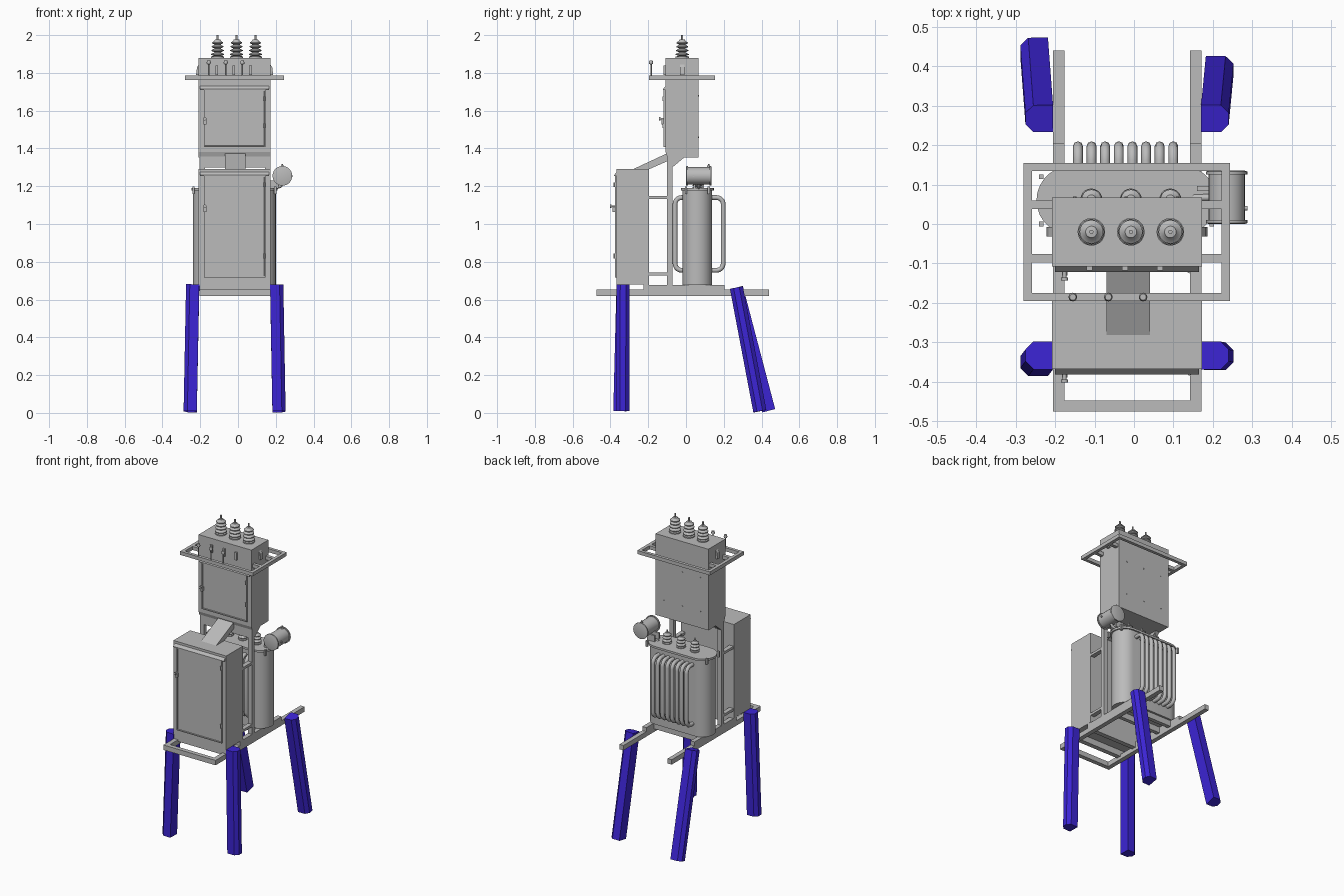
import bpy, bmesh, math
from mathutils import Vector, Matrix

cube = bpy.data.objects.get("Cube")
if cube:
    bpy.data.objects.remove(cube, do_unlink=True)


def material(name, rgb):
    m = bpy.data.materials.new(name)
    m.use_nodes = True
    m.diffuse_color = (*rgb, 1)
    m.node_tree.nodes["Principled BSDF"].inputs["Base Color"].default_value = (*rgb, 1)
    return m


GREY = material("grey_steel", (0.5, 0.5, 0.5))
BLUE = material("blue_leg", (0.045, 0.018, 0.66))


def finish(name, bm, mat=GREY, smooth=False):
    bmesh.ops.recalc_face_normals(bm, faces=bm.faces)
    me = bpy.data.meshes.new(name)
    bm.to_mesh(me)
    bm.free()
    me.materials.append(mat)
    ob = bpy.data.objects.new(name, me)
    bpy.context.collection.objects.link(ob)
    if smooth:
        bpy.ops.object.select_all(action='DESELECT')
        ob.select_set(True)
        bpy.context.view_layer.objects.active = ob
        bpy.ops.object.shade_smooth_by_angle(angle=math.radians(40))
    return ob


def loft(name, rings, mat=GREY, smooth=False):
    """Skin a list of equal-length point rings and cap both ends."""
    bm = bmesh.new()
    vs = [[bm.verts.new(p) for p in r] for r in rings]
    n = len(vs[0])
    for a, b in zip(vs, vs[1:]):
        for i in range(n):
            j = (i + 1) % n
            bm.faces.new((a[i], a[j], b[j], b[i]))
    bm.faces.new(vs[0])
    bm.faces.new(vs[-1])
    return finish(name, bm, mat, smooth)


def box(name, x0, x1, y0, y1, z0, z1, mat=GREY):
    c = [(x0, y0), (x1, y0), (x1, y1), (x0, y1)]
    return loft(name, [[(x, y, z) for x, y in c] for z in (z0, z1)], mat)


def lathe(name, profile, at, axis=(0, 0, 1), n=20):
    """Revolve (radius, height) pairs about an axis through a point."""
    m = Matrix.Translation(at) @ Vector(axis).to_track_quat('Z', 'Y').to_matrix().to_4x4()
    ang = [2 * math.pi * i / n for i in range(n)]
    return loft(name, [[m @ Vector((r * math.cos(a), r * math.sin(a), h)) for a in ang]
                       for r, h in profile], GREY, True)


def side_prism(name, x0, x1, yz):
    return loft(name, [[(x, y, z) for y, z in yz] for x in (x0, x1)])


def pipe(name, pts, r):
    cu = bpy.data.curves.new(name, 'CURVE')
    cu.dimensions = '3D'
    cu.bevel_depth = r
    cu.bevel_resolution = 2
    cu.use_fill_caps = True
    sp = cu.splines.new('POLY')
    sp.points.add(len(pts) - 1)
    for p, q in zip(sp.points, pts):
        p.co = (*q, 1)
    sp.use_smooth = True
    cu.materials.append(GREY)
    ob = bpy.data.objects.new(name, cu)
    bpy.context.collection.objects.link(ob)
    bpy.ops.object.select_all(action='DESELECT')
    ob.select_set(True)
    bpy.context.view_layer.objects.active = ob
    bpy.ops.object.convert(target='MESH')


# Legs: square posts with chamfered outer edges, leaning outwards
def leg(name, top, bottom, side):
    top, bottom = Vector(top), Vector(bottom)
    w = (top - bottom).normalized()
    v = w.cross(Vector((1, 0, 0))).normalized()
    u = v.cross(w)
    h, c = 0.035, 0.02
    sec = [(-h, -h), (h - c, -h), (h, c - h), (h, h - c), (h - c, h), (-h, h)]
    loft(name, [[p + u * a * side + v * b for a, b in sec] for p in (bottom, top)], BLUE)


leg("front_right_leg", (-0.24, -0.333, 0.68), (-0.253, -0.35, 0.01), -1)
leg("front_left_leg", (0.205, -0.333, 0.68), (0.217, -0.335, 0.01), 1)
leg("rear_right_leg", (-0.24, 0.267, 0.663), (-0.253, 0.438, 0.012), -1)
leg("rear_left_leg", (0.205, 0.267, 0.663), (0.217, 0.391, 0.009), 1)

# Base frame, tank cradle and uprights
for side, x0, x1 in (("right", -0.205, -0.176), ("left", 0.142, 0.171)):
    box(side + "_base_rail", x0, x1, -0.475, 0.44, 0.62, 0.652)
    box(side + "_cradle_rail", x0, x1, -0.2, 0.205, 0.622, 0.678)
    box(side + "_upright", x0, x1, -0.1, -0.072, 0.65, 1.37)
    side_prism(side + "_upright_gusset", x0, x1,
               [(-0.072, 1.3), (-0.072, 1.36), (0.0, 1.36)])
    for z in (0.735, 1.14):
        box(side + "_cabinet_strut", x0, x1, -0.197, -0.1, z - 0.008, z + 0.008)
box("front_base_bar", -0.205, 0.171, -0.475, -0.447, 0.62, 0.652)
for y in (-0.365, -0.225):
    box("cabinet_base_bar", -0.205, 0.171, y, y + 0.03, 0.64, 0.682)
for y in (0.0, 0.1):
    box("tank_base_bar", -0.176, 0.142, y, y + 0.025, 0.64, 0.68)
box("upright_crossbeam", -0.176, 0.142, -0.1, -0.072, 1.3, 1.36)


# Cabinet doors with a raised rim, hood, hinges and latch
def door(name, x0, x1, y, z0, z1):
    ob = box(name, x0, x1, y - 0.01, y + 0.002, z0, z1)
    bm = bmesh.new()
    bm.from_mesh(ob.data)
    face = [f for f in bm.faces if f.normal.y < -0.9]
    bmesh.ops.inset_region(bm, faces=face, thickness=0.008)
    bmesh.ops.inset_region(bm, faces=face, thickness=0.001, depth=-0.006)
    bm.to_mesh(ob.data)
    bm.free()
    side_prism(name + "_hood", x0 - 0.02, x1 + 0.02,
               [(y, z1 + 0.02), (y - 0.014, z1 + 0.004), (y - 0.014, z1), (y, z1)])
    for z in (z0 + 0.1, z1 - 0.06):
        lathe(name + "_hinge", [(0.005, 0), (0.005, 0.025)], (x1 - 0.005, y - 0.012, z), n=8)
    z = (z0 + z1) / 2 + (0.1 if z1 - z0 > 0.4 else -0.01)
    box(name + "_latch", x0 - 0.003, x0 + 0.012, y - 0.022, y - 0.004, z - 0.022, z + 0.004)
    lathe(name + "_handle", [(0.005, 0), (0.005, 0.022), (0.009, 0.022), (0.009, 0.03)],
          (x0 + 0.004, y - 0.005, z + 0.008), (0, -1, 0), 10)


box("lower_cabinet", -0.208, 0.172, -0.367, -0.195, 0.68, 1.29)
door("lower_door", -0.18, 0.145, -0.367, 0.718, 1.255)
side_prism("upper_cabinet", -0.208, 0.172,
           [(-0.108, 1.88), (-0.108, 1.38), (-0.098, 1.352), (0.067, 1.352), (0.067, 1.88)])
door("upper_door", -0.18, 0.145, -0.108, 1.408, 1.71)
side_prism("cable_duct", -0.07, 0.04,
           [(-0.285, 1.288), (-0.2, 1.288), (-0.07, 1.345), (-0.07, 1.372), (-0.105, 1.372)])
for x in (-0.15, -0.02, 0.11):
    for z in (1.46, 1.68):
        lathe("back_bolt", [(0.004, 0), (0.004, 0.004)], (x, 0.066, z), (0, 1, 0), 8)
for x, s in ((-0.207, -1), (0.171, 1)):
    loft("lifting_lug", [[(x, y, 1.79), (x + s * 0.015, y, 1.79), (x + s * 0.01, y, 1.83),
                          (x, y, 1.845)] for y in (-0.032, -0.008)])

# Upper outrigger frame
for y in (-0.195, 0.134):
    box("frame_long_bar", -0.28, 0.243, y, y + 0.02, 1.762, 1.785)
for x in (-0.28, 0.222):
    box("frame_end_bar", x, x + 0.021, -0.175, 0.134, 1.762, 1.785)
for y in (-0.097, 0.038):
    for x0, x1 in ((-0.259, -0.208), (0.172, 0.222)):
        box("frame_cross_bar", x0, x1, y, y + 0.021, 1.762, 1.785)

# Surge pins on the front bar
for x in (-0.155, -0.065, 0.023):
    lathe("surge_pin", [(0.004, 0), (0.004, 0.06), (0.01, 0.062), (0.011, 0.07),
                        (0.008, 0.08)], (x, -0.185, 1.785), n=12)
    box("pin_bracket", x + 0.035, x + 0.05, -0.118, -0.106, 1.79, 1.84)


# Ribbed insulators
def insulator(name, at, r, height, ribs):
    prof = [(r, 0), (r, height * 0.06)]
    step = height * 0.68 / ribs
    for i in range(ribs):
        z = height * 0.08 + i * step
        rr = r * (1 - 0.05 * i)
        prof += [(r * 0.5, z), (rr, z + step * 0.3), (rr, z + step * 0.5), (r * 0.5, z + step * 0.9)]
    prof += [(r * 0.42, height * 0.8), (r * 0.15, height * 0.81), (r * 0.15, height)]
    lathe(name, prof, at)


for x in (-0.108, -0.008, 0.092):
    insulator("roof_insulator", (x, -0.02, 1.88), 0.035, 0.12, 4)
    insulator("tank_insulator", (x, 0.062, 1.19), 0.028, 0.085, 3)


# Oval transformer tank with lid and foot
def stadium(r, z, n=14):
    pts = []
    for cx, start in ((0.122, -0.5), (-0.16, 0.5)):
        for i in range(n + 1):
            a = math.pi * (start + i / n)
            pts.append((cx + r * math.cos(a), 0.06 + r * math.sin(a), z))
    return pts


loft("transformer_tank", [stadium(0.078, 0.678), stadium(0.078, 1.18)], GREY, True)
loft("tank_lid", [stadium(0.087, 1.177), stadium(0.087, 1.19)], GREY, True)
for x, y in ((-0.235, 0.0), (-0.235, 0.12), (0.197, 0.0), (0.197, 0.12)):
    box("lid_clamp", x - 0.006, x + 0.006, y - 0.006, y + 0.006, 1.16, 1.198)

# Radiator tubes, front and back
for s, reach in ((1, 0.137), (-1, 0.118)):
    for i in range(8):
        x = -0.142 + i * 0.0345
        path = [(0.06, 0)]
        path += [(reach - 0.035 + 0.035 * math.sin(a), -0.035 + 0.035 * math.cos(a))
                 for a in (k * math.pi / 10 for k in range(6))]
        pts = [(x, 0.06 + s * d, 1.14 + z) for d, z in path]
        pts += [(x, y, 1.895 - z) for _, y, z in reversed(pts)]
        pipe("radiator_tube", pts, 0.0125)

# Conservator drum beside the tank
lathe("conservator_drum", [(0.046, 0), (0.052, 0.002), (0.052, 0.01), (0.046, 0.01),
                           (0.046, 0.125), (0.052, 0.125), (0.052, 0.133), (0.046, 0.135)],
      (0.235, 0.0, 1.255), (0, 1, 0), 28)
for y in (0.045, 0.09):
    side_prism("drum_support", 0.16, 0.215, [(y - 0.006, 1.188), (y + 0.006, 1.188),
                                             (y + 0.006, 1.23), (y - 0.006, 1.23)])
pipe("drum_pipe", [(0.15, 0.067, 1.185), (0.2, 0.067, 1.192), (0.225, 0.067, 1.2),
                   (0.235, 0.067, 1.22)], 0.009)
lathe("drum_filler", [(0.008, 0), (0.008, 0.012), (0.004, 0.012), (0.004, 0.02)],
      (0.235, 0.12, 1.298), n=10)
lathe("drum_gauge", [(0.006, 0), (0.006, 0.01)], (0.278, 0.04, 1.255), (1, 0, 0), 10)
